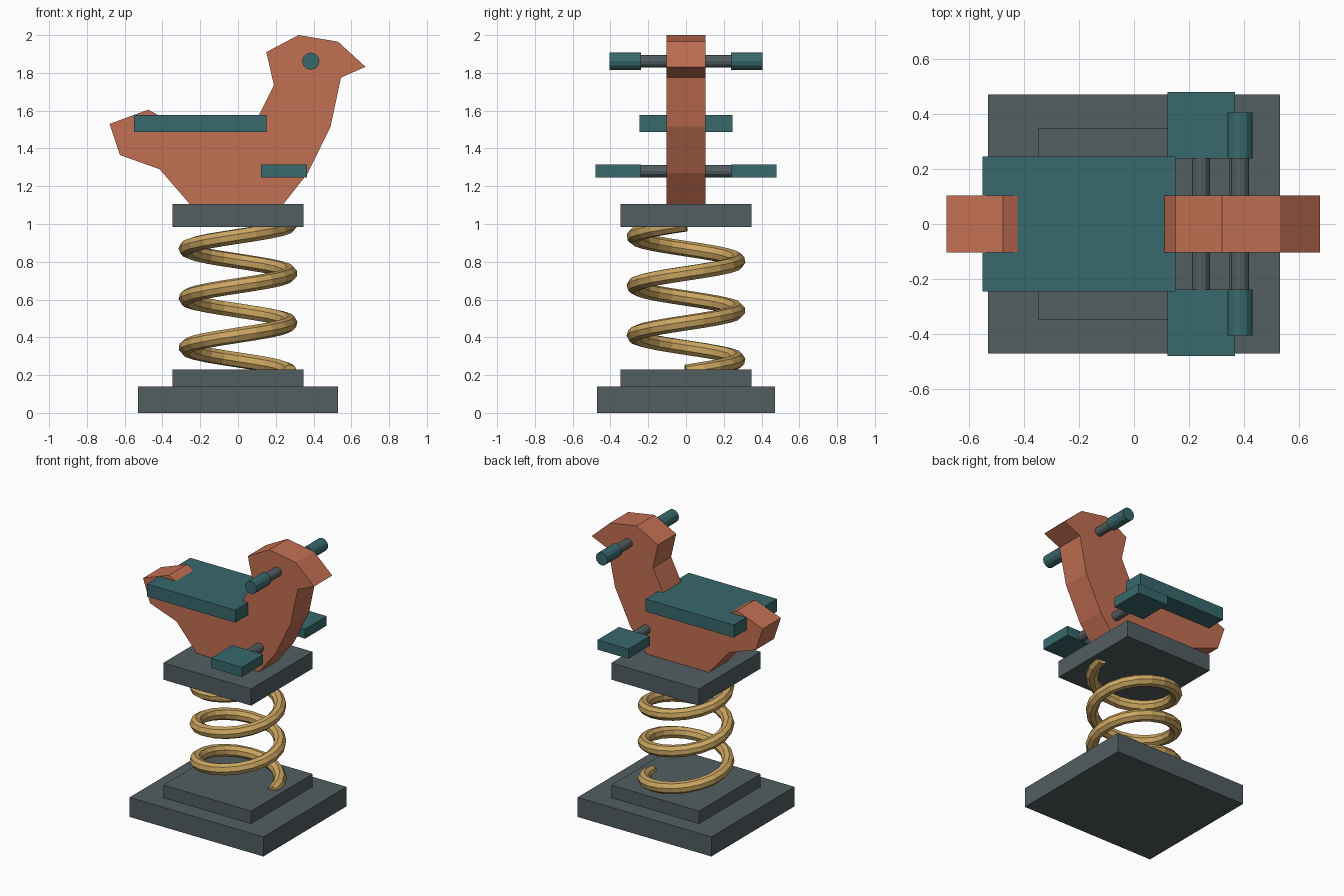
import bpy, bmesh
from math import cos, sin, pi

if "Cube" in bpy.data.objects:
    bpy.data.objects.remove(bpy.data.objects["Cube"])


def material(name, rgb):
    m = bpy.data.materials.new(name)
    m.diffuse_color = (*rgb, 1)
    m.use_nodes = True
    m.node_tree.nodes["Principled BSDF"].inputs["Base Color"].default_value = m.diffuse_color
    return m


ORANGE = material("orange paint", (0.54, 0.16, 0.085))
TEAL = material("teal plastic", (0.04, 0.14, 0.15))
STEEL = material("dark steel", (0.085, 0.11, 0.12))
BRASS = material("yellow spring", (0.60, 0.38, 0.12))


def add_object(name, data, mat):
    ob = bpy.data.objects.new(name, data)
    data.materials.append(mat)
    bpy.context.collection.objects.link(ob)
    return ob


def finish(name, bm, mat):
    bmesh.ops.recalc_face_normals(bm, faces=bm.faces)
    me = bpy.data.meshes.new(name)
    bm.to_mesh(me)
    bm.free()
    return add_object(name, me, mat)


def box(name, x, y, z, mat):
    bm = bmesh.new()
    bmesh.ops.create_cube(bm, size=1)
    for v in bm.verts:
        for i, (lo, hi) in enumerate((x, y, z)):
            v.co[i] = hi if v.co[i] > 0 else lo
    return finish(name, bm, mat)


def profile(name, points, y0, y1, mat):
    # Extrude an x-z outline along y
    bm = bmesh.new()
    face = bm.faces.new([bm.verts.new((x, y0, z)) for x, z in points])
    ext = bmesh.ops.extrude_face_region(bm, geom=[face])["geom"]
    for v in ext:
        if isinstance(v, bmesh.types.BMVert):
            v.co.y = y1
    return finish(name, bm, mat)


def rod(name, x, z, r, y0, y1, mat, sides=12):
    ring = [(x + r * cos(2 * pi * i / sides), z + r * sin(2 * pi * i / sides))
            for i in range(sides)]
    return profile(name, ring, y0, y1, mat)


# Ground base and spring plates
box("base", (-0.53, 0.53), (-0.47, 0.47), (0, 0.14), STEEL)
box("lower_plate", (-0.348, 0.348), (-0.348, 0.348), (0.14, 0.23), STEEL)
box("upper_plate", (-0.348, 0.348), (-0.348, 0.348), (0.985, 1.105), STEEL)

# Coil spring: three turns between the plates
TURNS, STEPS, RADIUS = 3, 20, 0.274
curve = bpy.data.curves.new("spring", 'CURVE')
curve.dimensions = '3D'
curve.bevel_depth = 0.041
curve.bevel_resolution = 2
curve.use_fill_caps = True
spline = curve.splines.new('POLY')
n = TURNS * STEPS
spline.points.add(n)
for i, p in enumerate(spline.points):
    a = 2 * pi * i / STEPS
    p.co = (RADIUS * cos(a), RADIUS * sin(a), 0.215 + 0.785 * i / n, 1)
spline.use_smooth = False
add_object("spring", curve, BRASS)

# Bird-shaped body panel
bird = [(-0.68, 1.53), (-0.475, 1.605), (-0.29, 1.505), (0.075, 1.505),
        (0.19, 1.735), (0.15, 1.91), (0.32, 2.0), (0.53, 1.965),
        (0.675, 1.832), (0.545, 1.775), (0.49, 1.515), (0.37, 1.27),
        (0.24, 1.105), (-0.255, 1.105), (-0.415, 1.29), (-0.625, 1.365)]
profile("bird_body", bird, -0.103, 0.103, ORANGE)

# Seat
box("seat", (-0.55, 0.15), (-0.245, 0.245), (1.487, 1.577), TEAL)

# Handlebar and footrest bar
rod("handlebar", 0.385, 1.862, 0.033, -0.3, 0.3, STEEL)
rod("footrest_bar", 0.243, 1.28, 0.033, -0.3, 0.3, STEEL)

# Hand grips and footrests on both sides
for side, s in (("right", -1), ("left", 1)):
    rod(side + "_grip", 0.385, 1.862, 0.046, *sorted((s * 0.237, s * 0.405)), TEAL)
    box(side + "_footrest", (0.121, 0.366), sorted((s * 0.237, s * 0.48)),
        (1.246, 1.315), TEAL)
